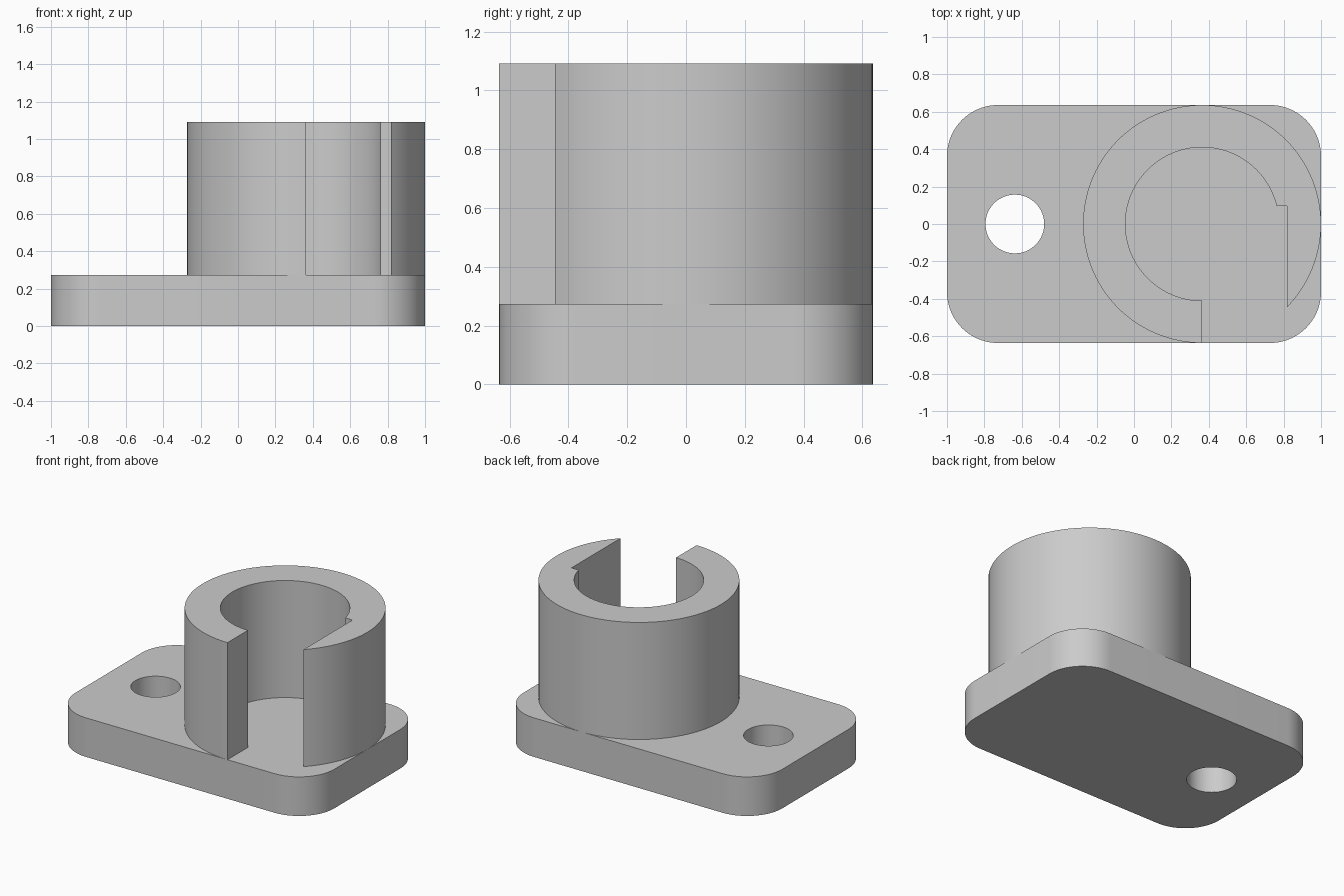
import bpy, bmesh, math
from mathutils import Vector

if "Cube" in bpy.data.objects:
    bpy.data.objects.remove(bpy.data.objects["Cube"])

grey = bpy.data.materials.new("plain grey")
grey.diffuse_color = (0.6, 0.6, 0.6, 1)
grey.use_nodes = True
grey.node_tree.nodes["Principled BSDF"].inputs["Base Color"].default_value = grey.diffuse_color


def arc(cx, cy, r, a0, a1, n):
    """Points along an arc, angles in degrees, both ends included."""
    angles = [math.radians(a0 + (a1 - a0) * i / n) for i in range(n + 1)]
    return [(cx + r * math.cos(a), cy + r * math.sin(a)) for a in angles]


def prism(name, loops, z0, z1):
    """Fill an outline (with optional hole loops) and extrude it upwards."""
    bm = bmesh.new()
    edges = []
    for loop in loops:
        verts = [bm.verts.new((x, y, z0)) for x, y in loop]
        edges += [bm.edges.new((verts[i - 1], verts[i])) for i in range(len(verts))]
    bmesh.ops.triangle_fill(bm, edges=edges, use_beauty=True, use_dissolve=False)
    ext = bmesh.ops.extrude_face_region(bm, geom=bm.faces[:], use_keep_orig=True)
    top = [g for g in ext["geom"] if isinstance(g, bmesh.types.BMVert)]
    bmesh.ops.translate(bm, verts=top, vec=Vector((0, 0, z1 - z0)))
    bmesh.ops.recalc_face_normals(bm, faces=bm.faces[:])
    mesh = bpy.data.meshes.new(name)
    bm.to_mesh(mesh)
    bm.free()
    mesh.materials.append(grey)
    obj = bpy.data.objects.new(name, mesh)
    bpy.context.collection.objects.link(obj)
    bpy.ops.object.select_all(action='DESELECT')
    obj.select_set(True)
    bpy.context.view_layer.objects.active = obj
    bpy.ops.object.shade_smooth_by_angle(angle=math.radians(30))
    return obj


# Base plate with rounded corners and a bolt hole
HX, HY, RC, BASE_Z, TOP_Z = 1.0, 0.636, 0.273, 0.273, 1.091
outline = []
for sx, sy, a in ((1, 1, 0), (-1, 1, 90), (-1, -1, 180), (1, -1, 270)):
    outline += arc(sx * (HX - RC), sy * (HY - RC), RC, a, a + 90, 20)
bolt_hole = arc(-0.637, 0, 0.157, 0, 360, 64)[:-1]
prism("base_plate", [outline, bolt_hole], 0, BASE_Z)

# Open collar: slot on the front, with a small notch at its back corner
CX, R_OUT, R_IN, SLOT_X, SLOT_Y = 0.364, 0.636, 0.41, 0.818, 0.096
a_slot = -math.degrees(math.acos((SLOT_X - CX) / R_OUT))
a_notch = math.degrees(math.asin(SLOT_Y / R_IN))
profile = arc(CX, 0, R_OUT, a_slot, 270, 110)
profile += arc(CX, 0, R_IN, 270, a_notch, 90)
profile.append((SLOT_X, SLOT_Y))
prism("collar", [profile], BASE_Z, TOP_Z)
